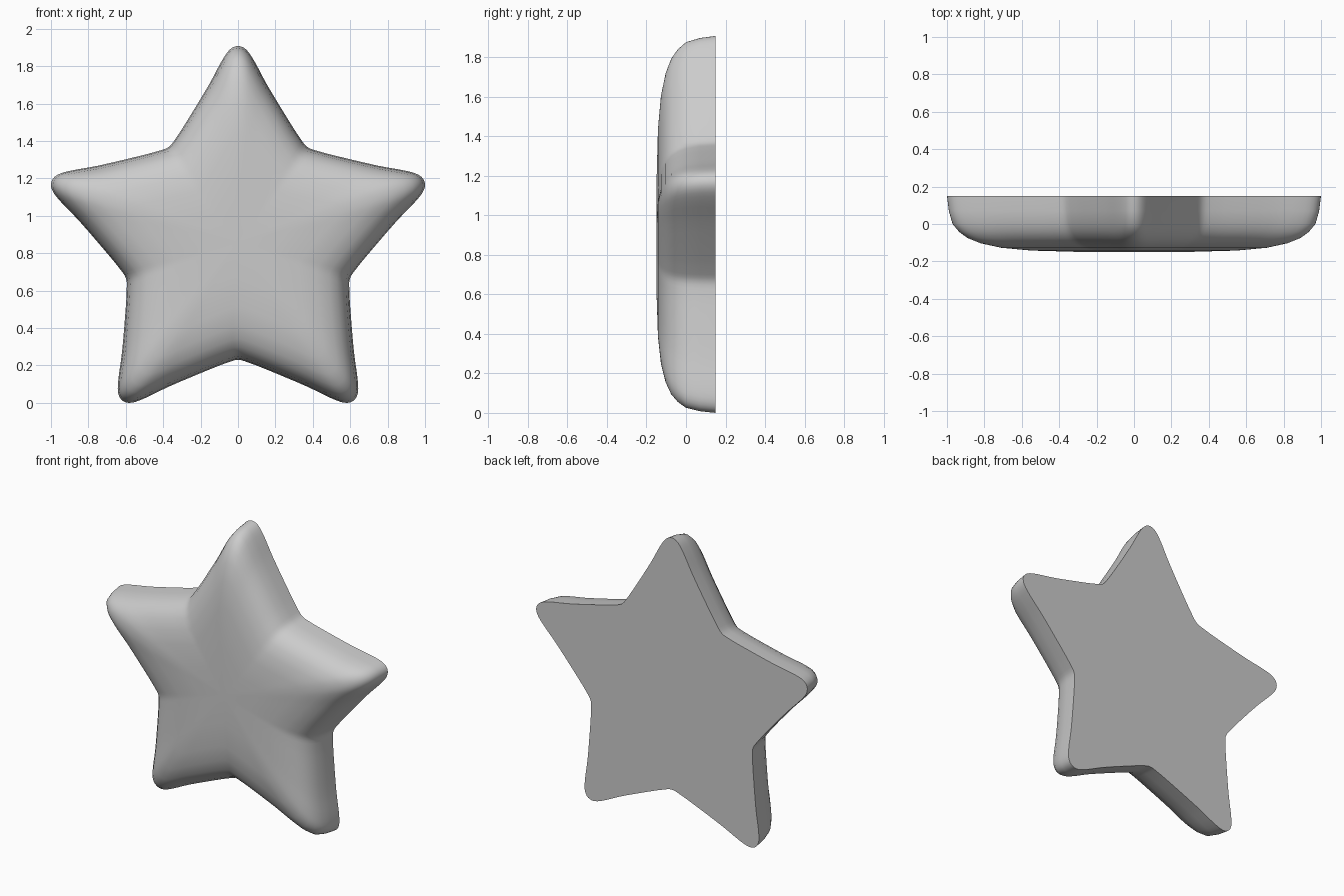
import bpy, bmesh, math
from mathutils import Vector

if "Cube" in bpy.data.objects:
    bpy.data.objects.remove(bpy.data.objects["Cube"])

CENTRE_Z = 0.86

# Half of the upper arm outline, tip to valley (sideways, outward)
half = [(0, 1.05), (0.045, 1.03), (0.09, 0.965), (0.157, 0.84),
        (0.272, 0.65), (0.33, 0.56), (0.37, 0.51)]
# Rounding from back rim to front centre (outline scale, depth)
profile = [(1, 0.15), (0.99, 0.07), (0.97, 0), (0.935, -0.042), (0.89, -0.075),
           (0.82, -0.103), (0.71, -0.127), (0.55, -0.142), (0.3, -0.149)]


def catmull(a, b, c, d, t):
    return 0.5 * (2 * b + (c - a) * t + (2 * a - 5 * b + 4 * c - d) * t * t
                  + (3 * b - a - 3 * c + d) * t ** 3)


# Mirror the half arm, repeat it five times clockwise
arm = [(-u, v) for u, v in half[-2:0:-1]] + half
pts = []
for k in range(5):
    a = -k * math.tau / 5
    ca, sa = math.cos(a), math.sin(a)
    pts += [Vector((u * ca - v * sa, u * sa + v * ca)) for u, v in arm]

# Smooth the outline
n = len(pts)
outline = [catmull(pts[i - 1], pts[i], pts[(i + 1) % n], pts[(i + 2) % n], t / 3)
           for i in range(n) for t in range(3)]
fit = 1 / max(p.x for p in outline)
outline = [p * fit for p in outline]
base = min(p.y for p in outline)

# Scaled rings, capped with fans at the back and the front
bm = bmesh.new()
rings = [[bm.verts.new((p.x * s, y, p.y * s - base)) for p in outline]
         for s, y in profile]
back = bm.verts.new((0, 0.15, -base))
front = bm.verts.new((0, -0.15, -base))
m = len(outline)
for i in range(m):
    j = (i + 1) % m
    for r, q in zip(rings, rings[1:]):
        bm.faces.new((r[i], r[j], q[j], q[i]))
    bm.faces.new((rings[0][j], rings[0][i], back))
    bm.faces.new((rings[-1][i], rings[-1][j], front))
bmesh.ops.recalc_face_normals(bm, faces=bm.faces)

mesh = bpy.data.meshes.new("star")
bm.to_mesh(mesh)
bm.free()
star = bpy.data.objects.new("star", mesh)
bpy.context.collection.objects.link(star)
bpy.context.view_layer.objects.active = star
star.select_set(True)
bpy.ops.object.shade_smooth_by_angle(angle=math.radians(40))
